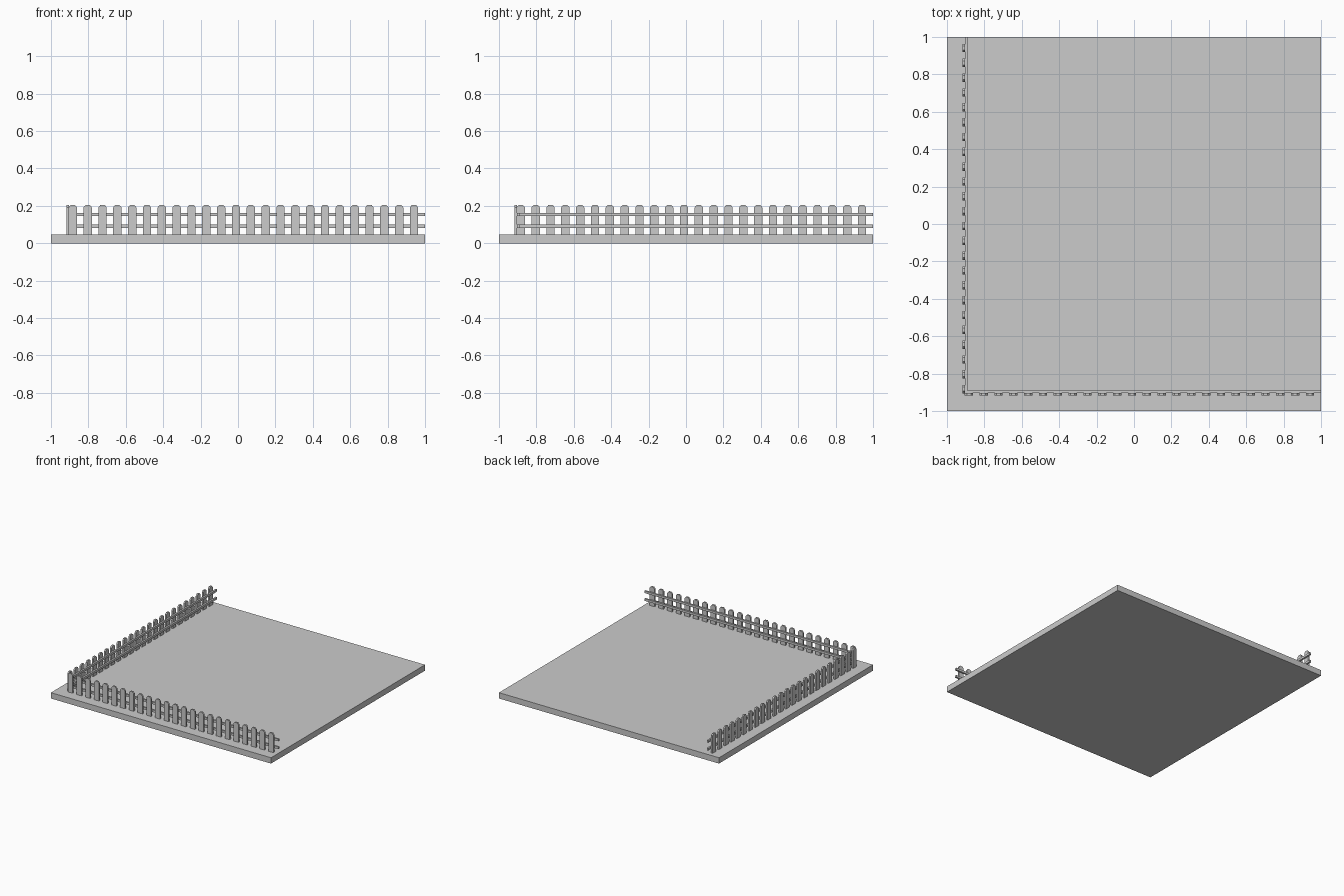
import bpy
import bmesh

cube = bpy.data.objects.get("Cube")
if cube:
    bpy.data.objects.remove(cube, do_unlink=True)

grey = bpy.data.materials.new("plain_grey")
grey.use_nodes = True
grey.diffuse_color = (0.6, 0.6, 0.6, 1)
grey.node_tree.nodes["Principled BSDF"].inputs["Base Color"].default_value = (0.6, 0.6, 0.6, 1)

BASE_TOP = 0.048


def prism(bm, outline, near, far, swap):
    """Extrude an (along, z) outline through depth; swap turns the run from x to y."""
    def place(along, depth, z):
        return (depth, along, z) if swap else (along, depth, z)
    face = bm.faces.new([bm.verts.new(place(a, near, z)) for a, z in outline])
    extruded = bmesh.ops.extrude_face_region(bm, geom=[face])["geom"]
    shift = place(0, far - near, 0)
    bmesh.ops.translate(bm, vec=shift, verts=[v for v in extruded if isinstance(v, bmesh.types.BMVert)])


def finish(bm, name):
    bmesh.ops.recalc_face_normals(bm, faces=bm.faces)
    mesh = bpy.data.meshes.new(name)
    bm.to_mesh(mesh)
    bm.free()
    mesh.materials.append(grey)
    bpy.context.collection.objects.link(bpy.data.objects.new(name, mesh))


def rect(a0, a1, z0, z1):
    return [(a0, z0), (a1, z0), (a1, z1), (a0, z1)]


# Ground slab
bm = bmesh.new()
prism(bm, rect(-1, 1, 0, BASE_TOP), -1, 1, False)
finish(bm, "ground_slab")

# The two fences meet at the front right corner
for side, swap in (("front", False), ("right", True)):
    # Pickets with tapered, flat-tipped tops
    bm = bmesh.new()
    for i in range(24):
        c = -0.883 + i * 0.0793
        outline = [(c - 0.022, BASE_TOP), (c + 0.022, BASE_TOP), (c + 0.022, 0.192),
                   (c + 0.011, 0.205), (c - 0.011, 0.205), (c - 0.022, 0.192)]
        prism(bm, outline, -0.917, -0.903, swap)
    finish(bm, side + "_pickets")

    # Two horizontal rails on the inner face
    bm = bmesh.new()
    for z in (0.09, 0.154):
        prism(bm, rect(-0.903, 1, z - 0.009, z + 0.009), -0.903, -0.889, swap)
    finish(bm, side + "_rails")
